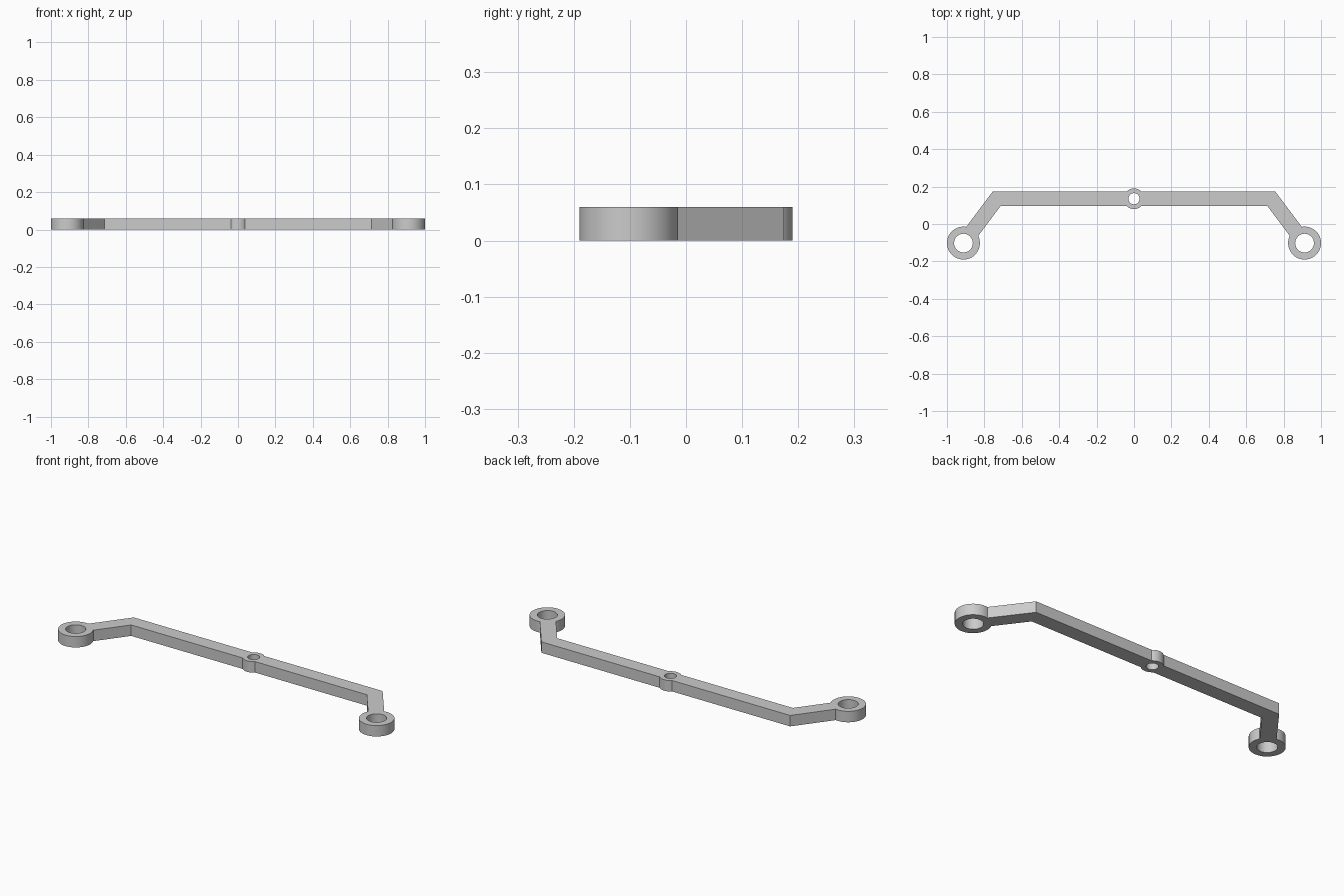
import bpy, bmesh
from math import sin, cos, tan, pi, tau, asin, atan2
from mathutils import Vector

cube = bpy.data.objects.get("Cube")
if cube:
    bpy.data.objects.remove(cube, do_unlink=True)

THICK = 0.06
HALF = 0.04                                # half width of bar and arms
BOSS, BOSS_R, BOSS_HOLE = Vector((0, 0.135)), 0.055, 0.03
RING, RING_R, RING_HOLE = Vector((0.912, -0.102)), 0.088, 0.05
BEND = Vector((0.734, 0.135))              # where bar and arm centre lines meet


def arc(centre, radius, start, end, steps):
    return [centre + radius * Vector((cos(a), sin(a)))
            for a in (start + (end - start) * i / steps for i in range(steps + 1))]


def circle(centre, radius):
    return arc(centre, radius, 0, tau, 64)[:-1]


def mirrored(points):
    return [Vector((-p.x, p.y)) for p in reversed(points)]


# Right half of the outline, clockwise from the top of the middle boss
arm = RING - BEND
back = atan2(-arm.y, -arm.x)               # direction from ring towards bend
spread = asin(HALF / RING_R)
miter = Vector((HALF * tan(-atan2(arm.y, arm.x) / 2), HALF))
boss_edge = asin(HALF / BOSS_R)
half = arc(BOSS, BOSS_R, pi / 2, boss_edge, 8)
half.append(BEND + miter)
half += arc(RING, RING_R, back - spread, back + spread - tau, 56)
half.append(BEND - miter)
half += arc(BOSS, BOSS_R, -boss_edge, -pi / 2, 8)
outline = half + mirrored(half)[1:-1]

# Filled flat shape with three through holes, given thickness
curve = bpy.data.curves.new("bracket_profile", "CURVE")
curve.dimensions = "2D"
curve.fill_mode = "BOTH"
curve.extrude = THICK / 2
loops = [outline, circle(BOSS, BOSS_HOLE), circle(RING, RING_HOLE),
         mirrored(circle(RING, RING_HOLE))]
for loop in loops:
    spline = curve.splines.new("POLY")
    spline.points.add(len(loop) - 1)
    for point, p in zip(spline.points, loop):
        point.co = (p.x, p.y, 0, 1)
    spline.use_cyclic_u = True

profile = bpy.data.objects.new("bracket_profile", curve)
bpy.context.collection.objects.link(profile)
bpy.context.view_layer.update()
depsgraph = bpy.context.evaluated_depsgraph_get()
mesh = bpy.data.meshes.new_from_object(profile.evaluated_get(depsgraph))
bpy.data.objects.remove(profile, do_unlink=True)

# Weld into one solid resting on the ground
bm = bmesh.new()
bm.from_mesh(mesh)
bmesh.ops.remove_doubles(bm, verts=bm.verts, dist=0.0001)
bmesh.ops.translate(bm, verts=bm.verts, vec=(0, 0, THICK / 2))
bmesh.ops.recalc_face_normals(bm, faces=bm.faces)
bm.to_mesh(mesh)
bm.free()

grey = bpy.data.materials.new("plain_grey")
grey.use_nodes = True
colour = (0.6, 0.6, 0.6, 1)
grey.diffuse_color = colour
grey.node_tree.nodes["Principled BSDF"].inputs["Base Color"].default_value = colour
mesh.materials.clear()
mesh.materials.append(grey)

bracket = bpy.data.objects.new("bracket_bar", mesh)
bpy.context.collection.objects.link(bracket)
bpy.ops.object.select_all(action="DESELECT")
bracket.select_set(True)
bpy.context.view_layer.objects.active = bracket
bpy.ops.object.shade_smooth_by_angle(angle=pi / 6)
